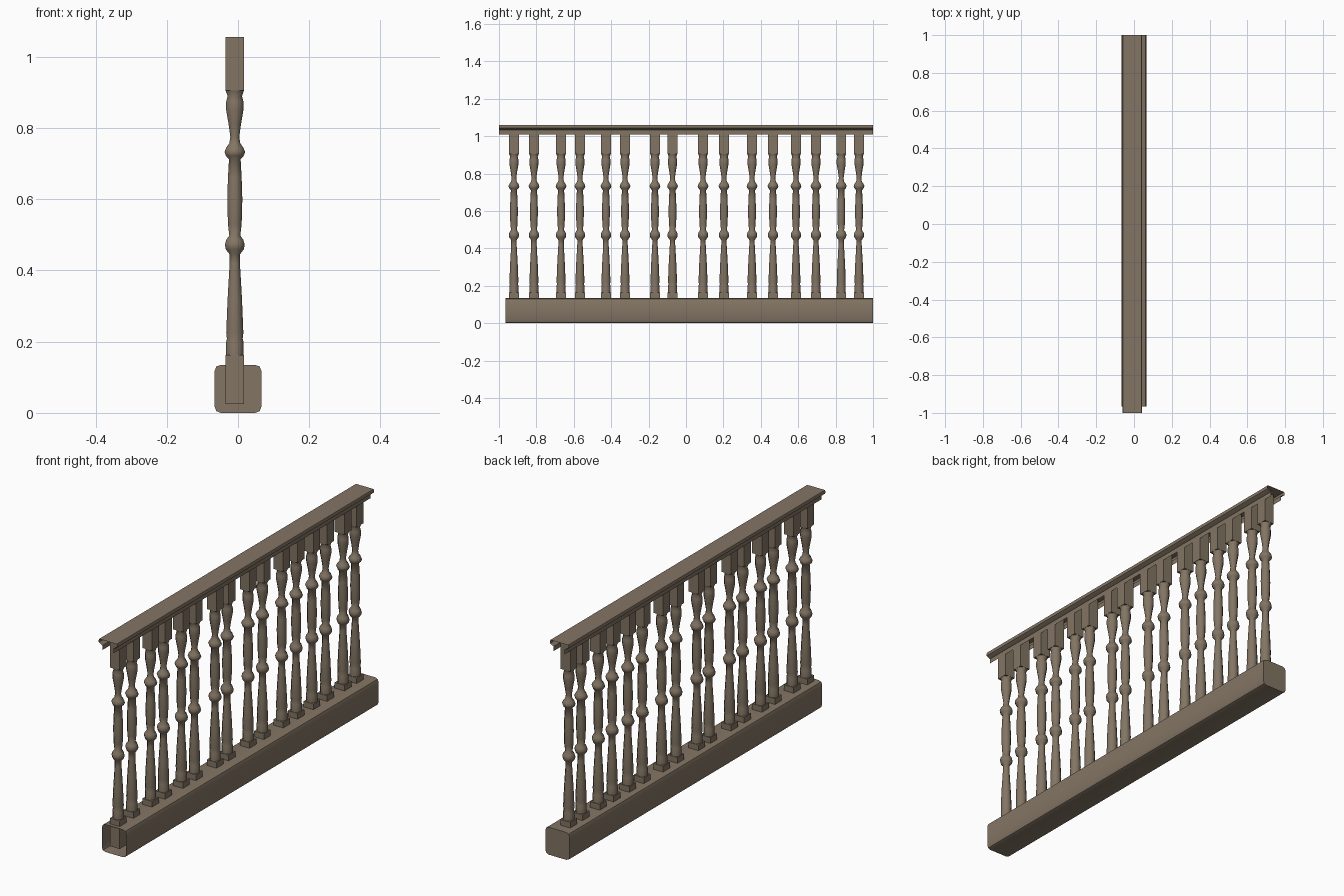
import bpy, bmesh, math

if "Cube" in bpy.data.objects:
    bpy.data.objects.remove(bpy.data.objects["Cube"])

# One stone-brown colour for the whole balustrade
stone = bpy.data.materials.new("stone brown")
stone.diffuse_color = (0.227, 0.178, 0.127, 1)
stone.use_nodes = True
stone.node_tree.nodes["Principled BSDF"].inputs["Base Color"].default_value = stone.diffuse_color

CX = -0.009      # centre line of balusters and rail
HALF = 0.0265    # half width of the square blocks
SIDES = 8


def finish(bm, name, angle):
    mesh = bpy.data.meshes.new(name)
    bm.to_mesh(mesh)
    bm.free()
    mesh.materials.append(stone)
    ob = bpy.data.objects.new(name, mesh)
    bpy.context.collection.objects.link(ob)
    bpy.ops.object.select_all(action='DESELECT')
    ob.select_set(True)
    bpy.context.view_layer.objects.active = ob
    bpy.ops.object.shade_smooth_by_angle(angle=math.radians(angle))
    return ob


def sweep(name, profile, y0, y1, closed, back_cap=False):
    """Clockwise (x, z) profile swept along y, ends left open unless capped."""
    bm = bmesh.new()
    a = [bm.verts.new((x, y0, z)) for x, z in profile]
    b = [bm.verts.new((x, y1, z)) for x, z in profile]
    n = len(profile)
    for i in range(n if closed else n - 1):
        j = (i + 1) % n
        bm.faces.new((a[i], a[j], b[j], b[i]))
    if back_cap:
        bm.faces.new(b)
    return finish(bm, name, 35)


def block(bm, z0, z1):
    r = bmesh.ops.create_cube(bm, size=1)
    for v in r["verts"]:
        v.co.x *= 2 * HALF
        v.co.y *= 2 * HALF
        v.co.z = z1 if v.co.z > 0 else z0


# Bottom plinth: rounded beam, open at the front end, capped at the back
X, Z, C = 0.066, 0.135, 0.018
half = [(X - C, 0), (X - 0.005, 0.005), (X, C), (X, Z - C),
        (X - 0.005, Z - 0.005), (X - C, Z)]
plinth = [(-x, z) for x, z in half] + half[::-1]
sweep("bottom_plinth", plinth, -0.965, 1.0, True, True)

# Handrail: hollow moulded shell, open underneath and at both ends
half = [(0.030, 1.01), (0.030, 1.033), (0.041, 1.038), (0.049, 1.043),
        (0.051, 1.051), (0.048, 1.06)]
rail = [(CX - x, z) for x, z in half] + [(CX + x, z) for x, z in half[::-1]]
sweep("handrail", rail, -1.0, 1.0, False)

# Baluster: square foot and head with a turned shaft between (radius, z)
shaft = [(0.025, 0.16), (0.025, 0.20), (0.023, 0.208), (0.025, 0.225),
         (0.021, 0.32), (0.015, 0.42), (0.015, 0.445), (0.026, 0.459),
         (0.029, 0.472), (0.025, 0.486), (0.016, 0.498), (0.020, 0.53),
         (0.022, 0.60), (0.020, 0.66), (0.017, 0.712), (0.026, 0.722),
         (0.030, 0.733), (0.025, 0.745), (0.016, 0.757), (0.013, 0.775),
         (0.018, 0.81), (0.025, 0.85), (0.025, 0.875), (0.021, 0.89),
         (0.027, 0.906)]
bm = bmesh.new()
block(bm, 0.025, 0.163)
block(bm, 0.905, 1.056)
rings = []
for r, z in shaft:
    rings.append([bm.verts.new((r * math.cos(math.tau * (k + 0.5) / SIDES) / 0.96,
                                r * math.sin(math.tau * (k + 0.5) / SIDES) / 0.96, z))
                  for k in range(SIDES)])
for lo, hi in zip(rings, rings[1:]):
    for k in range(SIDES):
        m = (k + 1) % SIDES
        bm.faces.new((lo[k], lo[m], hi[m], hi[k]))
first = finish(bm, "baluster_01", 60)

# Unevenly spaced row of balusters
ys = [-0.92, -0.813, -0.668, -0.567, -0.428, -0.326, -0.166, -0.072,
      0.091, 0.203, 0.353, 0.465, 0.588, 0.695, 0.83, 0.925]
first.location = (CX, ys[0], 0)
for i, y in enumerate(ys[1:], 2):
    ob = first.copy()
    ob.name = f"baluster_{i:02d}"
    ob.location.y = y
    bpy.context.collection.objects.link(ob)
